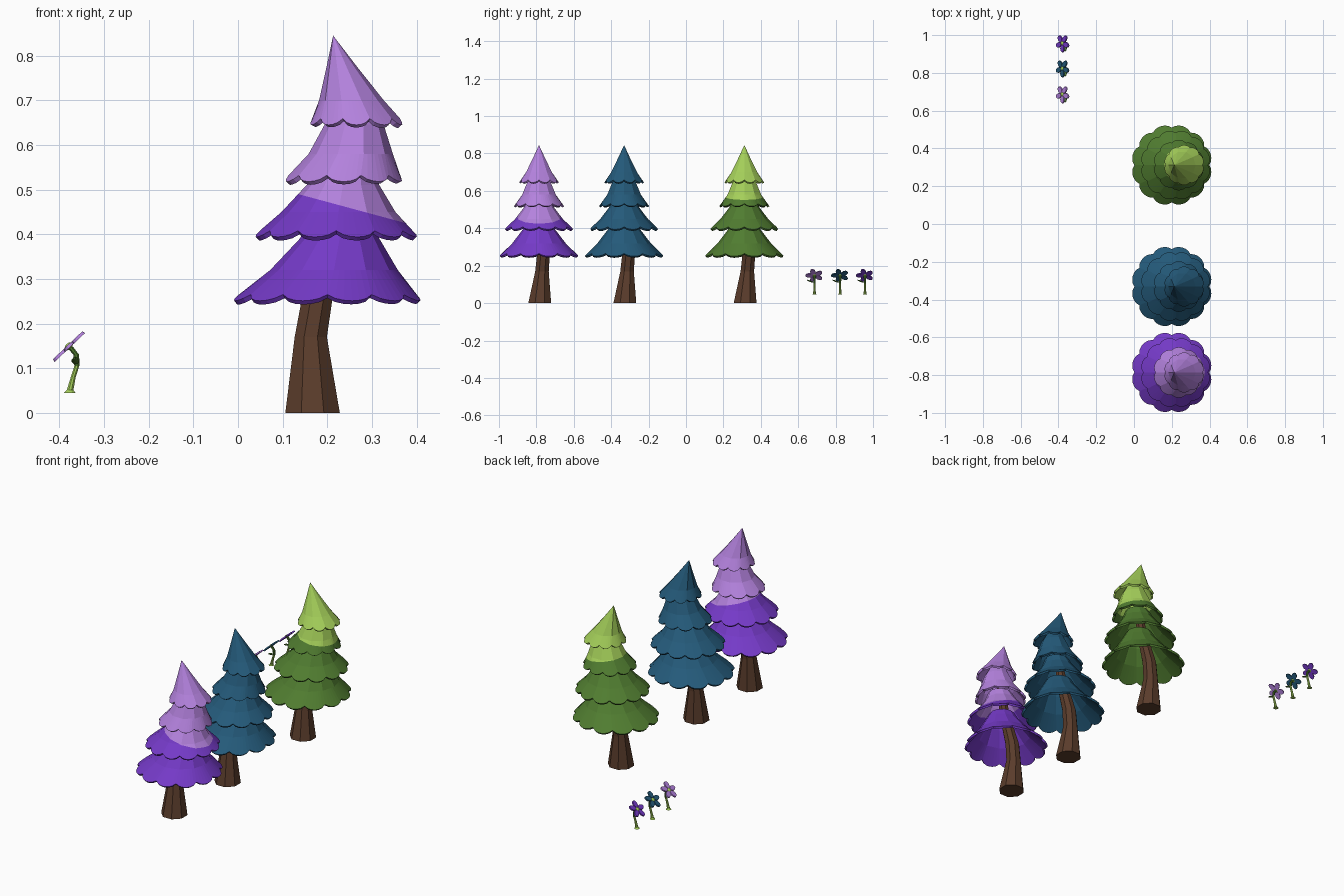
import bpy, bmesh, math
from mathutils import Matrix, Vector

if "Cube" in bpy.data.objects:
    bpy.data.objects.remove(bpy.data.objects["Cube"])


def material(name, hex_code):
    m = bpy.data.materials.new(name)
    rgb = [int(hex_code[i:i + 2], 16) / 255 for i in (0, 2, 4)]
    m.diffuse_color = [c / 12.92 if c <= 0.04045 else ((c + 0.055) / 1.055) ** 2.4 for c in rgb] + [1]
    m.use_nodes = True
    m.node_tree.nodes["Principled BSDF"].inputs["Base Color"].default_value = m.diffuse_color
    return m


PURPLE = material("purple", "753AC8")
LILAC = material("lilac", "B482DE")
TEAL = material("teal blue", "245A7A")
GREEN = material("leaf green", "507C30")
LIME = material("lime green", "A5D05A")
BROWN = material("bark brown", "5A3C2B")


def finish(bm, name, mats, loc=(0, 0, 0), thickness=0):
    bmesh.ops.recalc_face_normals(bm, faces=bm.faces)
    me = bpy.data.meshes.new(name)
    bm.to_mesh(me)
    bm.free()
    for m in mats:
        me.materials.append(m)
    ob = bpy.data.objects.new(name, me)
    ob.location = loc
    bpy.context.collection.objects.link(ob)
    if thickness:
        mod = ob.modifiers.new("shell", 'SOLIDIFY')
        mod.thickness = thickness
        mod.offset = -1
    return ob


def bridge(bm, rings):
    for a, b in zip(rings, rings[1:]):
        n = len(a)
        for i in range(n):
            j = (i + 1) % n
            if len(b) == 1:
                bm.faces.new((a[i], a[j], b[0]))
            else:
                bm.faces.new((a[i], a[j], b[j], b[i]))


def tube(points, sides):
    """Closed tube through (x, y, z, radius) points."""
    bm = bmesh.new()
    rings = []
    for x, y, z, r in points:
        rings.append([bm.verts.new((x + r * math.cos(t), y + r * math.sin(t), z))
                      for t in (2 * math.pi * (i + 0.5) / sides for i in range(sides))])
    bridge(bm, rings)
    bm.faces.new(rings[0])
    bm.faces.new(rings[-1])
    return bm


SUB = 6  # hem segments per scallop


def skirt(profile, scallops):
    """Panelled cone from (x, z, radius) rings; the first ring is the scalloped hem."""
    bm = bmesh.new()
    rings = []
    for k, (x, z, r) in enumerate(profile):
        if r == 0:
            rings.append([bm.verts.new((x, 0, z))])
            continue
        ring = []
        for i in range(scallops * SUB):
            u = (i % SUB) / SUB
            t = 2 * math.pi * i / (scallops * SUB)
            if k == 0:      # rounded lobe, lower and wider at its middle
                bump = math.sin(math.pi * u) ** 0.7
                rr, zz = r * (0.925 + 0.075 * bump), z + 0.014 * (1 - bump)
            else:           # flat panels
                rr = r * math.cos(math.pi / scallops) / math.cos(2 * math.pi / scallops * (u - 0.5)) * 1.02
                zz = z
            ring.append(bm.verts.new((x + rr * math.cos(t), rr * math.sin(t), zz)))
        rings.append(ring)
    bridge(bm, rings)
    return bm


# Foliage tiers, bottom to top
TIERS = [
    ([(0.20, 0.251, 0.214), (0.215, 0.32, 0.14), (0.2275, 0.39, 0.0875), (0.228, 0.43, 0.065)], 12),
    ([(0.22, 0.394, 0.185), (0.225, 0.45, 0.125), (0.235, 0.51, 0.08), (0.242, 0.55, 0.06)], 12),
    ([(0.237, 0.518, 0.134), (0.2525, 0.58, 0.0925), (0.26, 0.645, 0.065), (0.257, 0.685, 0.046)], 10),
    ([(0.265, 0.645, 0.106), (0.254, 0.70, 0.071), (0.2325, 0.775, 0.0335), (0.213, 0.845, 0)], 10),
]
# Trees: name, y, lower colour, upper colour, cut plane (x, z, slope)
TREES = [
    ("purple", -0.786, PURPLE, LILAC, (0.22, 0.467, 0.27)),
    ("teal", -0.331, TEAL, TEAL, (0.22, 2.0, 0.0)),
    ("green", 0.312, GREEN, LIME, (0.237, 0.57, 0.15)),
]
for name, y, low, high, (px, pz, slope) in TREES:
    # Crooked tapering trunk
    trunk = tube([(0.167, 0.004, 0, 0.066), (0.163, 0.016, 0.17, 0.039), (0.178, 0.024, 0.26, 0.037),
                  (0.215, 0.01, 0.42, 0.028), (0.25, 0, 0.66, 0.015)], 8)
    finish(trunk, name + "_tree_trunk", [BROWN], (0, y, 0))
    for k, (profile, scallops) in enumerate(TIERS):
        bm = skirt(profile, scallops)
        # Slanted colour split
        co, no = Vector((px, 0, pz)), Vector((slope, 0, 1)).normalized()
        bmesh.ops.bisect_plane(bm, geom=bm.verts[:] + bm.edges[:] + bm.faces[:], plane_co=co, plane_no=no)
        for f in bm.faces:
            f.material_index = int((f.calc_center_median() - co).dot(no) > 0)
        finish(bm, f"{name}_tree_tier_{k + 1}", [low, high], (0, y, 0), 0.011)

# Flowers
TILT = Matrix.Translation((-0.379, 0, 0.149)) @ Matrix.Rotation(-0.76, 4, 'Y')
for name, y, colour in (("lilac", 0.687, LILAC), ("teal", 0.824, TEAL), ("purple", 0.957, PURPLE)):
    # Curved stem, lime at the foot and darker above
    bm = tube([(-0.377, 0, 0.045, 0.014), (-0.376, 0, 0.051, 0.008), (-0.369, 0, 0.08, 0.006),
               (-0.361, 0, 0.105, 0.006), (-0.362, 0, 0.13, 0.007), (-0.376, 0, 0.147, 0.008)], 8)
    for f in bm.faces:
        f.material_index = int(f.calc_center_median().z > 0.1)
    finish(bm, name + "_flower_stem", [LIME, GREEN], (0, y, 0))
    # Side leaf
    bm = bmesh.new()
    bmesh.ops.create_uvsphere(bm, u_segments=10, v_segments=6, radius=1,
                              matrix=Matrix.Translation((-0.364, -0.023, 0.117)) @ Matrix.Rotation(-0.35, 4, 'X')
                              @ Matrix.Diagonal((0.009, 0.021, 0.004, 1)))
    finish(bm, name + "_flower_leaf", [GREEN], (0, y, 0))
    # Five flat petals on a tilted head
    bm = bmesh.new()
    for i in range(5):
        m = (TILT @ Matrix.Rotation(-math.pi / 2 + i * math.tau / 5, 4, 'Z')
             @ Matrix.Translation((0.028, 0, 0)) @ Matrix.Diagonal((0.021, 0.0145, 1, 1)))
        bmesh.ops.create_cone(bm, cap_ends=True, segments=14, radius1=1, radius2=0.9, depth=0.007, matrix=m)
    finish(bm, name + "_flower_petals", [colour], (0, y, 0))
    # Flower centre
    bm = bmesh.new()
    bmesh.ops.create_uvsphere(bm, u_segments=12, v_segments=6, radius=1,
                              matrix=TILT @ Matrix.Diagonal((0.011, 0.011, 0.007, 1)))
    finish(bm, name + "_flower_centre", [LIME], (0, y, 0))
